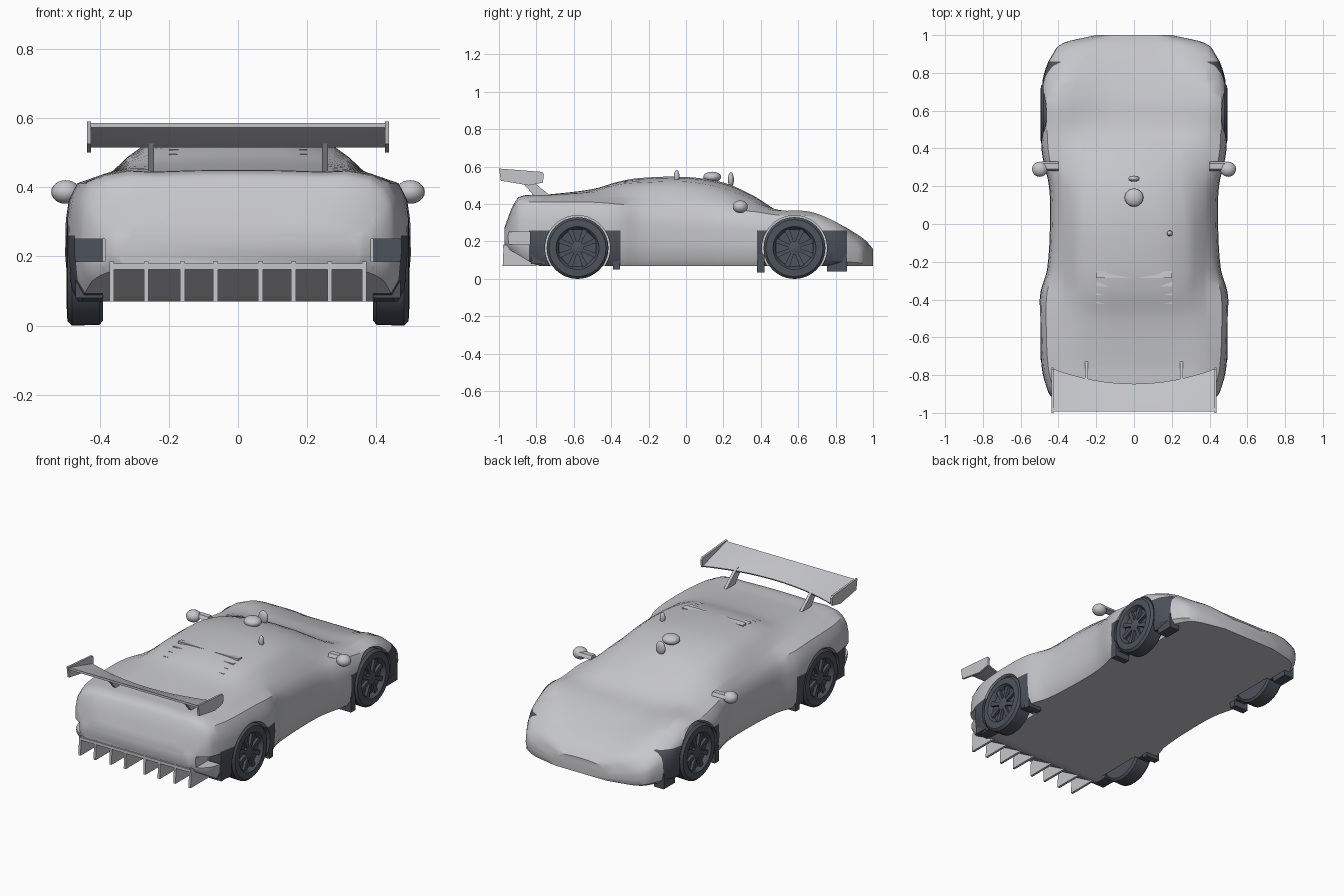
import bpy, bmesh, math
from mathutils import Matrix, Vector

default = bpy.data.objects.get("Cube")
if default:
    bpy.data.objects.remove(default, do_unlink=True)


def make_material(name, color):
    mat = bpy.data.materials.new(name)
    mat.use_nodes = True
    mat.diffuse_color = (*color, 1)
    mat.node_tree.nodes["Principled BSDF"].inputs["Base Color"].default_value = (*color, 1)
    return mat


PAINT = make_material("light_grey_paint", (0.56, 0.565, 0.59))
DARK = make_material("dark_grey_rubber", (0.075, 0.085, 0.105))


def finish(bm, name, mat, smooth=None):
    """Turn a bmesh into a named object."""
    bmesh.ops.recalc_face_normals(bm, faces=bm.faces)
    mesh = bpy.data.meshes.new(name)
    bm.to_mesh(mesh)
    bm.free()
    obj = bpy.data.objects.new(name, mesh)
    bpy.context.collection.objects.link(obj)
    mesh.materials.append(mat)
    if smooth:
        smooth_object(obj, smooth)
    return obj


def smooth_object(obj, degrees):
    bpy.ops.object.select_all(action="DESELECT")
    obj.select_set(True)
    bpy.context.view_layer.objects.active = obj
    bpy.ops.object.shade_smooth_by_angle(angle=math.radians(degrees))


def loft(rings, name, mat, smooth=None):
    """Bridge closed rings of points and cap both ends."""
    bm = bmesh.new()
    loops = [[bm.verts.new(p) for p in ring] for ring in rings]
    n = len(loops[0])
    for a, b in zip(loops, loops[1:]):
        for i in range(n):
            j = (i + 1) % n
            bm.faces.new((a[i], a[j], b[j], b[i]))
    bm.faces.new(loops[0])
    bm.faces.new(loops[-1])
    return finish(bm, name, mat, smooth)


def prism(profile, x0, x1, name, mat):
    """Extrude a (y, z) outline along x."""
    return loft([[(x, y, z) for y, z in profile] for x in (x0, x1)], name, mat)


def box(low, high, name, mat):
    (x0, y0, z0), (x1, y1, z1) = low, high
    return prism([(y0, z0), (y1, z0), (y1, z1), (y0, z1)], x0, x1, name, mat)


def lathe(profile, y, z, name, mat, sides=48):
    """Revolve (x, radius) points about an axle parallel to x."""
    turns = [math.tau * k / sides for k in range(sides)]
    rings = [[(x, y + r * math.cos(t), z + r * math.sin(t)) for t in turns] for x, r in profile]
    return loft(rings, name, mat, 35)


def ball(center, size, name, mat):
    bm = bmesh.new()
    matrix = Matrix.Translation(center) @ Matrix.Diagonal((*size, 1))
    bmesh.ops.create_uvsphere(bm, u_segments=20, v_segments=12, radius=1, matrix=matrix)
    return finish(bm, name, mat, 60)


# Body stations: y, half width, shoulder z, deck x, deck z, roof x, roof z, top z
STATIONS = [
    (-.97, .35, .25, .30, .265, .15, .27, .27),
    (-.93, .42, .34, .36, .37, .2, .38, .38),
    (-.89, .455, .4, .38, .425, .24, .435, .44),
    (-.75, .49, .41, .39, .435, .25, .445, .45),
    (-.5, .5, .41, .38, .44, .24, .47, .48),
    (-.36, .495, .4, .37, .44, .25, .505, .52),
    (-.24, .46, .39, .37, .44, .27, .515, .54),
    (0, .445, .38, .38, .42, .27, .52, .545),
    (.2, .45, .37, .38, .41, .25, .485, .515),
    (.36, .485, .36, .39, .38, .24, .425, .445),
    (.5, .495, .34, .4, .365, .25, .355, .36),
    (.66, .495, .335, .4, .36, .25, .33, .325),
    (.8, .475, .28, .38, .305, .2, .285, .28),
    (.9, .43, .22, .34, .24, .2, .24, .24),
    (.96, .37, .17, .3, .195, .15, .2, .2),
    (1, .2, .13, .15, .15, .1, .155, .16),
]


def slope(i):
    a = STATIONS[max(i - 1, 0)]
    b = STATIONS[min(i + 1, len(STATIONS) - 1)]
    return [(q - p) / (b[0] - a[0]) for p, q in zip(a, b)]


def smooth_stations(steps=4):
    """Cubic interpolation between the stations."""
    for i in range(len(STATIONS) - 1):
        a, b, da, db = STATIONS[i], STATIONS[i + 1], slope(i), slope(i + 1)
        h = b[0] - a[0]
        for k in range(steps):
            t = k / steps
            s = t * t * (3 - 2 * t)
            u, v = t * (1 - t) ** 2 * h, t * t * (t - 1) * h
            yield [p + (q - p) * s + m * u + n * v for p, q, m, n in zip(a, b, da, db)]
    yield STATIONS[-1]


def section(station):
    y, w, sz, cw, cz, rw, rz, top = station
    floor = .07 + max(0, -.8 - y) * .6
    rise = sz - floor
    half = [(w - .03, floor), (w - .008, floor + rise * .12), (w, floor + rise * .4),
            (w - .003, floor + rise * .7), (w - .012, floor + rise * .87), (w - .035, sz),
            (cw, cz), ((cw + rw) / 2, (cz + rz) / 2 + .008), (rw, rz), (rw / 2, rz + (top - rz) * .75)]
    left = [(x, y, z) for x, z in half]
    right = [(-x, y, z) for x, z in reversed(half)]
    return [(0, y, floor)] + left + [(0, y, top)] + right


body = loft([section(s) for s in smooth_stations()], "body_shell", PAINT)

# Wheel arches and rear corner vents cut from the shell
AXLE_Z, AXLES = .165, {"rear": -.58, "front": .58}
cutters = []
for side in (1, -1):
    for y in AXLES.values():
        cutters.append(lathe([(side * .37, .174), (side * .6, .174)], y, AXLE_Z, "arch_cutter", DARK))
    cutters.append(box((side * .385, -1.1, .185), (side * .6, -.835, .25), "vent_cutter", DARK))
bpy.context.view_layer.objects.active = body
for cutter in cutters:
    mod = body.modifiers.new("cut", "BOOLEAN")
    mod.operation, mod.solver, mod.object = "DIFFERENCE", "EXACT", cutter
    bpy.ops.object.modifier_apply(modifier=mod.name)
for cutter in cutters:
    bpy.data.objects.remove(cutter, do_unlink=True)

# Dark lower panels around the wheels, split along straight borders
DARK_SPANS = ((-.84, -.35), (.38, .86))
body.data.materials.clear()
for mat in (PAINT, DARK):
    body.data.materials.append(mat)
bm = bmesh.new()
bm.from_mesh(body.data)
planes = [((0, y, 0), (0, 1, 0)) for span in DARK_SPANS for y in span]
planes += [((0, 0, .26), (0, 0, 1)), ((.39, 0, 0), (1, 0, 0)), ((-.39, 0, 0), (1, 0, 0))]
for point, normal in planes:
    geom = bm.verts[:] + bm.edges[:] + bm.faces[:]
    bmesh.ops.bisect_plane(bm, geom=geom, dist=1e-5, plane_co=point, plane_no=normal)
for face in bm.faces:
    c = face.calc_center_median()
    in_span = any(a < c.y < b for a, b in DARK_SPANS)
    face.material_index = int(in_span and abs(c.x) > .388 and c.z < .26)
bm.to_mesh(body.data)
bm.free()
smooth_object(body, 32)

# Wheels with a sunken rim, hub and eight spokes
TYRE = [(.39, .02), (.39, .15), (.4, .163), (.48, .165), (.493, .152), (.495, .115),
        (.485, .106), (.468, .1), (.466, .02)]
for side, label in ((1, "left"), (-1, "right")):
    for end, y in AXLES.items():
        name = f"{end}_{label}"
        lathe([(side * x, r) for x, r in TYRE], y, AXLE_Z, name + "_wheel", DARK)
        lathe([(side * .46, .035), (side * .483, .035), (side * .488, .015)],
              y, AXLE_Z, name + "_hub", DARK, 24)
        for k in range(8):
            t = math.tau * (k + .5) / 8
            out, across = Vector((math.cos(t), math.sin(t))), Vector((-math.sin(t), math.cos(t)))
            center = Vector((y, AXLE_Z))
            outline = [center + out * r + across * w for r, w in
                       ((.025, -.008), (.106, -.014), (.106, .014), (.025, .008))]
            prism(outline, side * .46, side * .484, f"{name}_spoke", DARK)

    # Lower flaps before and after the wheels
    for y0, y1, z, x in ((.38, .42, .035, .485), (.755, .86, .04, .455),
                         (-.39, -.352, .05, .48), (-.83, -.75, .08, .47)):
        box((side * .39, y0, z), (side * x, y1, .13), f"{label}_wheel_flap", DARK)

    # Door mirror
    ball((side * .498, .29, .386), (.042, .04, .034), f"{label}_mirror", PAINT)
    prism([(.28, .385), (.33, .385), (.32, .405), (.29, .405)],
          side * .4, side * .49, f"{label}_mirror_arm", PAINT)

    # Wing end plate and strut
    prism([(-1, .59), (-.77, .572), (-.76, .56), (-.765, .515), (-.84, .5), (-.99, .525)],
          side * .425, side * .437, f"{label}_wing_end_plate", PAINT)
    prism([(-.9, .545), (-.83, .53), (-.72, .44), (-.8, .43)],
          side * .243, side * .26, f"{label}_wing_strut", PAINT)

    # Diffuser fins
    for x in (.065, .16, .265, .365):
        prism([(-.975, .185), (-.98, .07), (-.8, .07), (-.8, .1)],
              side * (x - .007), side * (x + .007), f"{label}_diffuser_fin", PAINT)

# Wing blade with a swept leading edge
blade = []
for k in range(17):
    x = -.43 + .86 * k / 16
    lead = -.85 + .08 * (x / .43) ** 2
    middle = (lead - .99) / 2
    blade.append([(x, -.993, .585), (x, -.993, .572), (x, middle, .53), (x, lead, .515),
                  (x, lead + .004, .523), (x, middle, .556)])
loft(blade, "rear_wing", PAINT, 30)

# Rear bumper bar above the diffuser
box((-.37, -.978, .162), (.37, -.93, .18), "bumper_bar", PAINT)

# Rear deck louvres
for k in range(4):
    y, z = -.25 - .045 * k, .53 - .0125 * k
    prism([(y, z), (y - .035, z + .004), (y - .035, z - .03), (y, z - .03)],
          -.2, .2, "deck_louvre", PAINT)

# Roof scoop, camera pod and aerial
ball((0, .14, .545), (.05, .048, .028), "roof_scoop", PAINT)
ball((0, .24, .53), (.03, .016, .04), "roof_pod", PAINT)
ball((.19, -.05, .548), (.015, .015, .034), "roof_aerial", PAINT)
